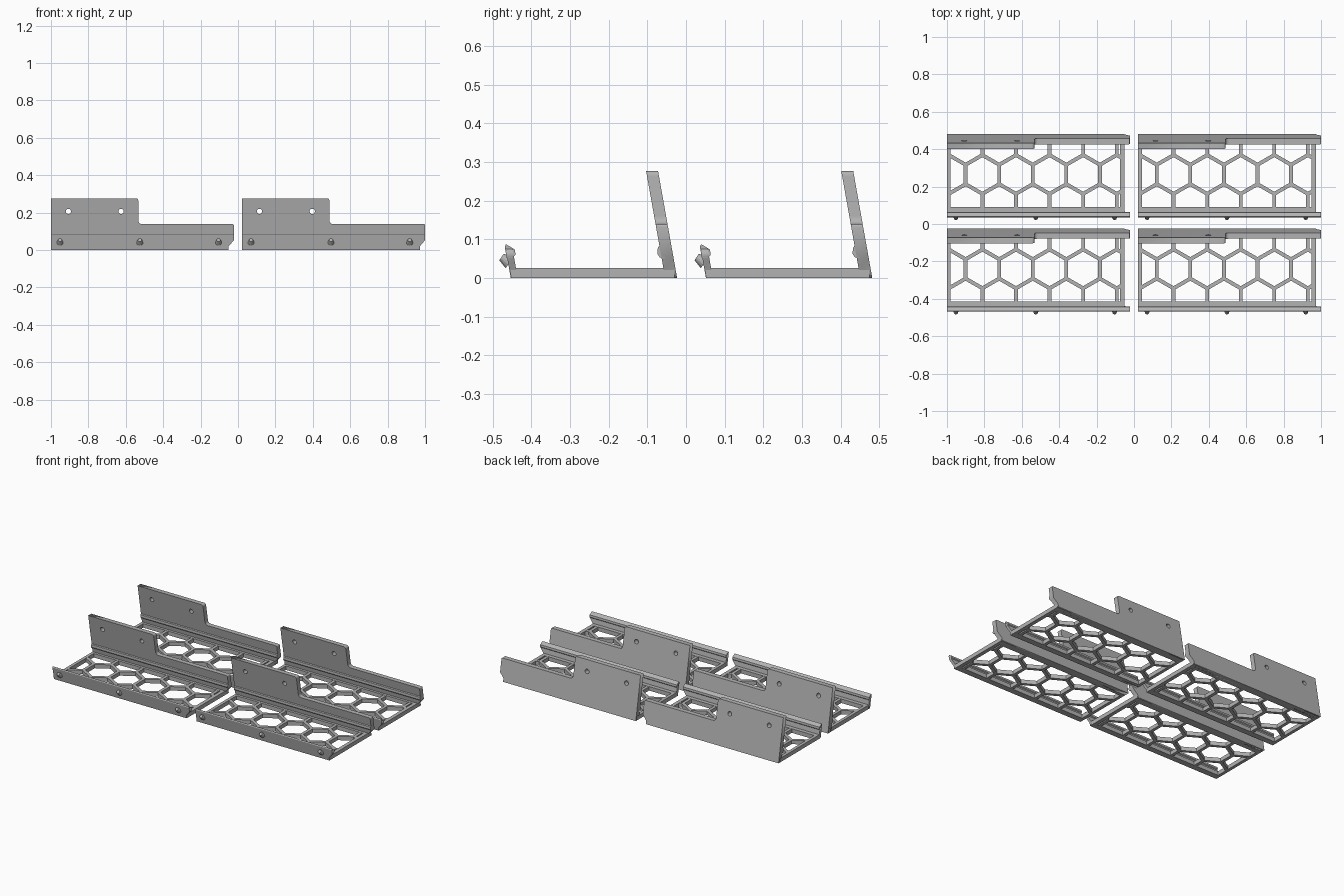
import bpy, bmesh, math
from mathutils import Vector

if "Cube" in bpy.data.objects:
    bpy.data.objects.remove(bpy.data.objects["Cube"])

DX, DY = 1.022, 0.505          # spacing of the four trays
X0, X1, XB = -1.0, -0.022, -0.05   # left end, wall end, base end
LEAN = 0.178                   # walls lean 10 degrees towards the front
BASE = 0.026                   # base thickness

grey = bpy.data.materials.new("grey plastic")
grey.diffuse_color = (0.45, 0.45, 0.45, 1)
grey.use_nodes = True
grey.node_tree.nodes["Principled BSDF"].inputs["Base Color"].default_value = grey.diffuse_color
parts = []


def add_part(name, bm):
    bmesh.ops.recalc_face_normals(bm, faces=bm.faces[:])
    me = bpy.data.meshes.new(name)
    bm.to_mesh(me)
    bm.free()
    me.materials.append(grey)
    parts.append((name, me))


def prism(bm, pts, vec):
    """Extrude a closed polygon along a vector."""
    a = [bm.verts.new(p) for p in pts]
    b = [bm.verts.new(Vector(p) + Vector(vec)) for p in pts]
    bm.faces.new(a)
    bm.faces.new(b[::-1])
    n = len(a)
    for i in range(n):
        bm.faces.new((a[i], a[(i + 1) % n], b[(i + 1) % n], b[i]))


def rect(bm, xa, xb, ya, yb, z=BASE):
    prism(bm, [(xa, ya, 0), (xb, ya, 0), (xb, yb, 0), (xa, yb, 0)], (0, 0, z))


def rounded(pts):
    """Round the corners of (x, z, radius) points."""
    out = []
    for i, (x, z, r) in enumerate(pts):
        p = Vector((x, z))
        if r == 0:
            out.append(p)
            continue
        a = p + (Vector(pts[i - 1][:2]) - p).normalized() * r
        b = p + (Vector(pts[(i + 1) % len(pts)][:2]) - p).normalized() * r
        for k in range(7):
            t = k / 6
            out.append(a * (1 - t) ** 2 + p * 2 * t * (1 - t) + b * t * t)
    return out


def leaning_wall(name, outline, holes, y_mid, thick):
    """Flat plate with round holes, sheared to lean forward."""
    cu = bpy.data.curves.new(name, 'CURVE')
    cu.dimensions, cu.fill_mode, cu.extrude = '2D', 'BOTH', thick / 2
    loops = [outline]
    for hx, hz, r in holes:
        loops.append([Vector((hx + r * math.cos(k * math.pi / 10),
                              hz + r * math.sin(k * math.pi / 10))) for k in range(20)])
    for loop in loops:
        sp = cu.splines.new('POLY')
        sp.points.add(len(loop) - 1)
        for pt, p in zip(sp.points, loop):
            pt.co = (p.x, p.y, 0, 1)
        sp.use_cyclic_u = True
    ob = bpy.data.objects.new(name, cu)
    bpy.context.collection.objects.link(ob)
    me = bpy.data.meshes.new_from_object(
        ob.evaluated_get(bpy.context.evaluated_depsgraph_get()))
    bm = bmesh.new()
    bm.from_mesh(me)
    bpy.data.objects.remove(ob)
    bpy.data.curves.remove(cu)
    bpy.data.meshes.remove(me)
    bmesh.ops.remove_doubles(bm, verts=bm.verts[:], dist=1e-5)
    for v in bm.verts:
        x, z, d = v.co
        v.co = (x, y_mid + d - LEAN * z, z)
    add_part(name, bm)


# base frame
bm = bmesh.new()
rect(bm, X0, XB, -0.453, -0.415)
rect(bm, X0, XB, -0.075, -0.03)
rect(bm, X0, X0 + 0.02, -0.453, -0.03)
rect(bm, XB - 0.024, XB, -0.453, -0.03)
add_part("base_frame", bm)

# honeycomb struts
bm = bmesh.new()
PITCH, YC = 0.1795, -0.24
R = PITCH / math.sqrt(3)


def strut(a, b, w=0.02):
    a, b = Vector((*a, 0)), Vector((*b, 0))
    lim = XB - 0.012
    if a.x > lim:
        return
    if b.x > lim:
        b = a.lerp(b, (lim - a.x) / (b.x - a.x))
    d = (b - a).normalized()
    n = Vector((-d.y, d.x, 0)) * w / 2
    e = d * 0.004
    prism(bm, [a - e - n, b + e - n, b + e + n, a - e + n], (0, 0, BASE - 0.001))


for i in range(6):
    xc = -0.99 + i * PITCH
    xs = xc + PITCH / 2
    strut((xs, YC - R / 2), (xs, YC + R / 2))
    for s, edge in ((1, -0.07), (-1, -0.42)):
        if i:
            strut((xc, YC + s * R), (xc, edge))
        strut((xc, YC + s * R), (xs, YC + s * R / 2))
        strut((xs, YC + s * R / 2), (xc + PITCH, YC + s * R))
add_part("honeycomb_grid", bm)

# tall back wall with a step and two screw holes
back = rounded([(X0, 0, 0), (XB, 0, 0), (XB, 0.02, 0), (X1, 0.053, 0), (X1, 0.139, 0.008),
                (-0.533, 0.139, 0.022), (-0.533, 0.277, 0.015), (X0, 0.277, 0)])
leaning_wall("back_wall", back, [(-0.907, 0.207, 0.014), (-0.625, 0.207, 0.014)],
             -0.0385, 0.031)

# low front lip
front = rounded([(X0, 0, 0), (XB, 0, 0), (XB, 0.02, 0), (X1, 0.053, 0),
                 (X1, 0.075, 0), (X0, 0.075, 0)])
leaning_wall("front_lip", front, [], -0.4445, 0.018)

# retaining beads along both walls
for name, prof in (
        ("front_bead", [(-0.464, .052), (-0.469, .08), (-0.466, .087), (-0.455, .081),
                        (-0.443, .073), (-0.441, .06), (-0.448, .052)]),
        ("back_bead", [(-0.067, .085), (-0.073, .078), (-0.074, .062), (-0.068, .053),
                       (-0.055, .051), (-0.05, .08)])):
    bm = bmesh.new()
    prism(bm, [(X0, y, z) for y, z in prof], (X1 - X0, 0, 0))
    add_part(name, bm)

# snap pegs on the front
bm = bmesh.new()
axis = Vector((0, -0.021, 0.014))
rot = axis.to_track_quat('Z', 'Y').to_matrix().to_4x4()
for x in (-0.952, -0.525, -0.104):
    m = rot.copy()
    m.translation = (x, -0.467, 0.047)
    bmesh.ops.create_cone(bm, cap_ends=True, segments=16, radius1=0.018,
                          radius2=0.010, depth=0.025, matrix=m)
add_part("snap_pegs", bm)

# four trays
for i in range(2):
    for j in range(2):
        for name, me in parts:
            ob = bpy.data.objects.new(f"{name}_{i * 2 + j + 1}", me)
            ob.location = (i * DX, j * DY, 0)
            bpy.context.collection.objects.link(ob)
